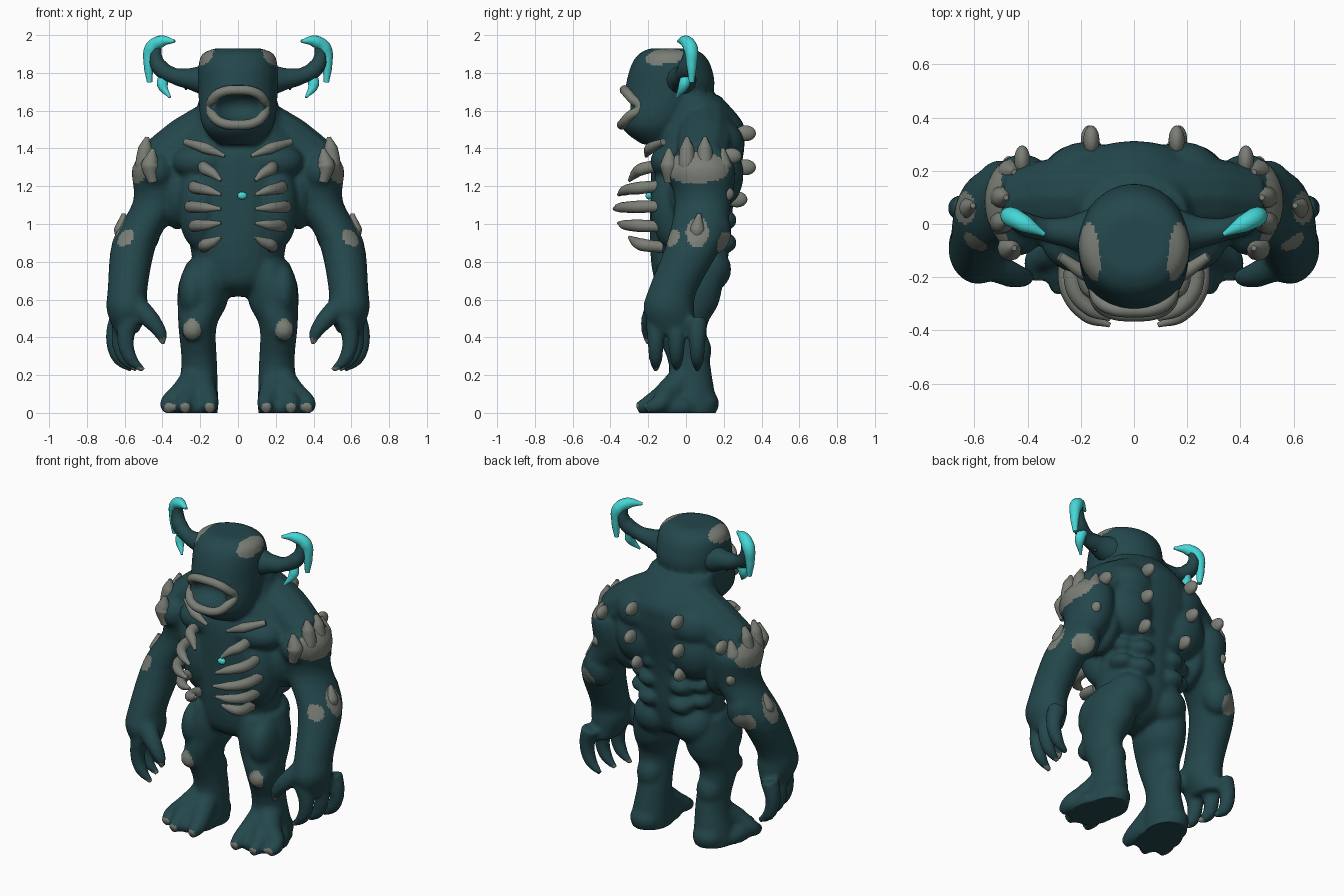
import bpy, bmesh, math
from mathutils import Matrix, Vector

old = bpy.data.objects.get("Cube")
if old:
    bpy.data.objects.remove(old)


def material(name, rgb):
    m = bpy.data.materials.new(name)
    m.use_nodes = True
    m.diffuse_color = (*rgb, 1)
    m.node_tree.nodes["Principled BSDF"].inputs["Base Color"].default_value = (*rgb, 1)
    return m


TEAL = material("dark teal hide", (.017, .063, .072))
BONE = material("grey bone", (.195, .21, .18))
CYAN = material("glowing cyan", (.06, .68, .68))


def add(name, bm, mat):
    mesh = bpy.data.meshes.new(name)
    bmesh.ops.recalc_face_normals(bm, faces=bm.faces)
    for face in bm.faces:
        face.smooth = True
    bm.to_mesh(mesh)
    bm.free()
    mesh.materials.append(mat)
    ob = bpy.data.objects.new(name, mesh)
    bpy.context.collection.objects.link(ob)
    return ob


def activate(objects):
    bpy.ops.object.select_all(action='DESELECT')
    for ob in objects:
        ob.select_set(True)
    bpy.context.view_layer.objects.active = objects[0]
    return objects[0]


def join(objects):
    ob = activate(objects)
    bpy.ops.object.join()
    return ob


def apply_modifiers(ob):
    activate([ob])
    for m in list(ob.modifiers):
        bpy.ops.object.modifier_apply(modifier=m.name)


def mirror(ob):
    ob.modifiers.new("mirror", 'MIRROR').use_mirror_merge = False
    return ob


def spline(keys, steps=4):
    """Smooth run of values through the key rows."""
    rows = [Vector(k) for k in keys]
    rows = [rows[0]] + rows + [rows[-1]]
    result = []
    for a, b, c, d in zip(rows, rows[1:], rows[2:], rows[3:]):
        for i in range(steps):
            t = i / steps
            result.append(b + (c - a) * (t / 2) + (a * 2 - b * 5 + c * 4 - d) * (t * t / 2)
                          + (b * 3 - a - c * 3 + d) * (t ** 3 / 2))
    return result + [rows[-1]]


def loft(name, keys, sides=28):
    """Closed form of level ellipses: x, y, z, x radius, y radius."""
    bm, loops = bmesh.new(), []
    angles = [math.tau * i / sides for i in range(sides)]
    for x, y, z, rx, ry in spline(keys):
        loops.append([bm.verts.new((x + rx * math.cos(a), y + ry * math.sin(a), z)) for a in angles])
    for low, high in zip(loops, loops[1:]):
        for i in range(sides):
            bm.faces.new((low[i - 1], low[i], high[i], high[i - 1]))
    bm.faces.new(loops[0])
    bm.faces.new(loops[-1])
    return add(name, bm, TEAL)


def blob(name, centre, radii, mat=TEAL):
    bm = bmesh.new()
    bmesh.ops.create_uvsphere(bm, u_segments=24, v_segments=14, radius=1,
                              matrix=Matrix.Translation(centre) @ Matrix.Diagonal((*radii, 1)))
    return add(name, bm, mat)


def tube(name, points, mat=TEAL, closed=False):
    """Smooth tapered tube through x, y, z, radius points."""
    curve = bpy.data.curves.new(name, 'CURVE')
    curve.dimensions, curve.bevel_depth, curve.bevel_resolution = '3D', 1, 4
    curve.resolution_u, curve.use_fill_caps = 8, True
    path = curve.splines.new('BEZIER')
    path.bezier_points.add(len(points) - 1)
    path.use_cyclic_u = closed
    for knot, (x, y, z, radius) in zip(path.bezier_points, points):
        knot.co, knot.radius = (x, y, z), radius
        knot.handle_left_type = knot.handle_right_type = 'AUTO'
    curve.materials.append(mat)
    ob = bpy.data.objects.new(name, curve)
    bpy.context.collection.objects.link(ob)
    activate([ob])
    bpy.ops.object.convert(target='MESH')
    ob = bpy.context.view_layer.objects.active
    for face in ob.data.polygons:
        face.use_smooth = True
    return ob


# Torso and head
torso = loft("torso", [(0, 0, .615, .04, .06), (0, .01, .69, .21, .17), (0, .02, .86, .25, .21),
                       (0, .03, 1.1, .3, .22), (0, .06, 1.34, .38, .24), (0, .08, 1.44, .35, .23),
                       (0, .08, 1.54, .25, .22), (0, .03, 1.68, .2, .15)])
head = loft("head", [(0, -.15, 1.42, .1, .08), (0, -.16, 1.52, .19, .185), (0, -.09, 1.7, .21, .235),
                     (0, -.08, 1.83, .21, .215), (0, -.08, 1.9, .19, .17), (0, -.08, 1.93, .12, .11)])

# Left arm and leg, mirrored later
limbs = [loft("arm", [(.4, .08, 1.41, .07, .09), (.42, .08, 1.3, .14, .18), (.425, .09, 1.12, .13, .15),
                      (.545, .05, .91, .12, .15), (.585, -.07, .65, .105, .13),
                      (.585, -.09, .54, .11, .135), (.59, -.06, .42, .06, .11)])]
limbs.append(loft("leg", [(.15, .03, .8, .12, .18), (.18, .01, .68, .135, .185), (.19, 0, .57, .13, .17),
                          (.215, -.03, .45, .1, .14), (.205, .02, .25, .095, .11),
                          (.22, .02, .05, .115, .14), (.22, .02, -.03, .11, .13)]))

# Fingers and toes
limbs.append(tube("thumb", [(.54, -.15, .57, .06), (.46, -.19, .49, .05),
                            (.41, -.2, .42, .036), (.395, -.2, .36, .014)]))
for i in range(3):
    x, y = .57 + .03 * i, .11 * i - .16
    limbs.append(tube("finger", [(x, y, .5, .055), (x + .025, y, .39, .046),
                                 (x, y, .29, .038), (x - .07, y, .225, .016)]))
toe_tips = [(.15, -.26), (.28, -.26), (.365, -.21)]
for x, y in toe_tips:
    limbs.append(tube("toe", [(.21, .02, .2, .085), ((x + .21) / 2, -.09, .11, .07),
                              (x, y + .07, .05, .05), (x, y, .022, .03)]))

# Muscles
limbs.append(tube("trapezius", [(.06, .1, 1.54, .15), (.26, .1, 1.42, .155), (.42, .08, 1.31, .14)]))
limbs.append(blob("rib_cage", (.2, -.06, 1.1), (.12, .13, .24)))
limbs.append(blob("side_muscle", (.32, .07, 1.17), (.09, .16, .2)))
limbs.append(blob("pectoral", (.18, -.06, 1.33), (.17, .13, .1)))
limbs.append(blob("upper_back", (.18, .15, 1.42), (.17, .16, .14)))
limbs.append(blob("shoulder_blade", (.19, .17, 1.26), (.16, .135, .18)))
limbs.append(blob("deltoid", (.43, .05, 1.28), (.11, .17, .12)))
limbs.append(blob("elbow", (.5, .15, .96), (.09, .09, .12)))
limbs.append(blob("buttock", (.13, .12, .76), (.13, .12, .12)))
limbs.append(blob("thigh_muscle", (.24, -.06, .64), (.075, .13, .15)))
limbs.append(blob("kneecap", (.24, -.13, .44), (.06, .06, .06)))
limbs.append(blob("calf", (.21, .06, .33), (.08, .075, .1)))
limbs.append(blob("heel", (.22, .09, .05), (.095, .085, .08)))
limbs.append(blob("foot", (.245, -.07, .03), (.135, .16, .085)))
for i in range(4):
    limbs.append(blob("back_knob", (.11, .2, .9 + .12 * i), (.075, .07, .055)))
    limbs.append(blob("flank_knob", (.2, .13, .93 + .1 * i), (.075, .08, .05)))

# Fuse the hide, hollow the mouth, soften
limb = mirror(join(limbs))
apply_modifiers(limb)
body = join([torso, head, limb])
body.name = "body"
mouth = blob("mouth_cutter", (0, -.34, 1.617), (.135, .125, .08))
mouth.hide_render = True
fuse = body.modifiers.new("fuse", 'REMESH')
fuse.mode, fuse.voxel_size = 'VOXEL', .013
cut = body.modifiers.new("mouth", 'BOOLEAN')
cut.operation, cut.object = 'DIFFERENCE', mouth
soft = body.modifiers.new("soften", 'SMOOTH')
soft.factor, soft.iterations = .5, 7
apply_modifiers(body)
bpy.data.objects.remove(mouth)
for v in body.data.vertices:
    v.co.z = max(v.co.z, 0)

# Bony patches on the hide: centre and radii of each region
patches = {
    "temple": ((.17, -.115, 1.89), (.055, .12, .055)),
    "shoulder": ((.53, .05, 1.3), (.1, .19, .085)),
    "outer_forearm": ((.64, .06, .96), (.075, .06, .095)),
    "front_forearm": ((.62, -.09, .94), (.07, .055, .06)),
    "elbow": ((.55, .2, .9), (.07, .07, .06)),
    "knee": ((.245, -.19, .44), (.05, .08, .06)),
    "thumb_claw": ((.395, -.2, .36), (.04, .04, .04)),
    "finger_claws": ((.51, -.05, .22), (.06, .2, .03)),
}
for x, y in toe_tips:
    patches["toe_claw", x] = ((x, y - .02, .02), (.035, .04, .04))


def is_bony(p):
    p = (abs(p.x), p.y, p.z)
    return any(sum(((a - c) / r) ** 2 for a, c, r in zip(p, centre, radii)) < 1
               for centre, radii in patches.values())


body.data.materials.clear()
body.data.materials.append(TEAL)
body.data.materials.append(BONE)
for face in body.data.polygons:
    face.use_smooth = True
    face.material_index = int(is_bony(face.center))

# Lips
lips = []
for i in range(12):
    s, c = math.sin(math.tau * i / 12), math.cos(math.tau * i / 12)
    lips.append((math.copysign(.145 * abs(s) ** .7, s), -.245 - .08 * abs(c) - .015 * (c < -.4),
                 1.617 + .092 * c, .026))
tube("lips", lips, BONE, closed=True)

# Antlers with glowing tips
mirror(tube("antler_stalk", [(.14, -.03, 1.76, .095), (.26, -.03, 1.77, .055), (.34, -.02, 1.785, .042),
                             (.41, 0, 1.825, .045), (.435, .015, 1.88, .036), (.43, .015, 1.94, .025)]))
mirror(tube("antler_spur", [(.28, -.02, 1.77, .03), (.275, -.02, 1.71, .005)]))
mirror(tube("antler_crescent", [(.468, .03, 1.75, .014), (.472, .03, 1.84, .027), (.457, .025, 1.93, .038),
                                (.41, 0, 1.966, .033), (.335, -.04, 1.968, .008)], CYAN))
mirror(tube("antler_hook", [(.39, 0, 1.785, .03), (.4, -.01, 1.74, .03), (.36, -.05, 1.67, .006)], CYAN))

# Ribs and collar bones
for i in range(5):
    swell = math.sin(math.pi * i / 4)
    x, y = .18 + .075 * swell, -.3 - .08 * swell
    base, tip = 1.31 - .108 * i, 1.23 - .075 * i
    mirror(tube("rib", [(x, -.12, base, .03), (x * .95, y * .25 - .16, base * .75 + tip * .25, .033),
                        (x / 2 + .045, y + .035, (base + tip) / 2, .027), (.09, y, tip, .009)], BONE))
mirror(tube("collar_bone", [(.28, -.12, 1.435, .018), (.17, -.19, 1.4, .03), (.07, -.21, 1.36, .01)], BONE))

# Shoulder, forearm and back spikes
for i in range(4):
    swell = math.sin(math.pi * i / 3)
    x, y, top = .45 + .035 * swell, .095 * i - .09, 1.4 + .07 * swell
    mirror(tube("shoulder_spike", [(x, y, 1.22, .025), (x + .015, y, 1.31, .048),
                                   (x + .01, y, top - .06, .038), (x, y, top, .01)], BONE))
mirror(tube("forearm_spike", [(.615, .055, .88, .02), (.615, .06, .97, .042), (.605, .07, 1.055, .01)], BONE))
for centre in ((.16, .315, 1.48), (.17, .315, 1.3), (.15, .27, 1.13), (.42, .24, 1.36), (.47, .2, 1.16)):
    mirror(blob("back_spike", centre, (.03, .055, .042), BONE))

# Glowing heart
blob("heart", (.022, -.196, 1.15), (.026, .018, .02), CYAN)
